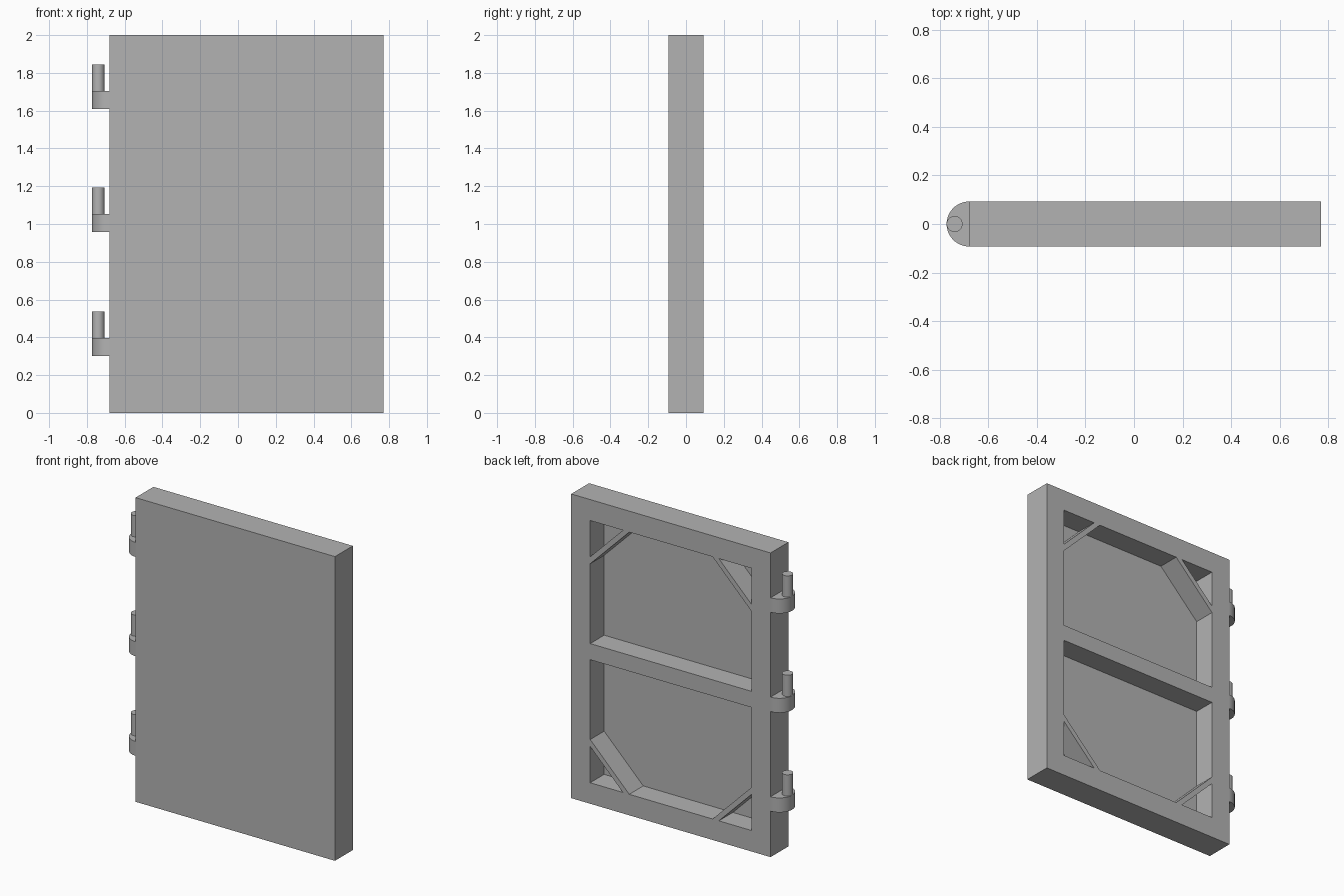
import bpy, bmesh, math
from mathutils import Vector

cube = bpy.data.objects.get("Cube")
if cube:
    bpy.data.objects.remove(cube, do_unlink=True)

# Overall sizes
LEFT, RIGHT, HALF_T, HEIGHT = -0.68, 0.77, 0.0925, 2.0
BORDER, BAR_HALF, SKIN = 0.138, 0.053, 0.04
BRACE_IN, BRACE_OUT = 0.238, 0.284

steel = bpy.data.materials.new("grey steel")
steel.use_nodes = True
GREY = (0.45, 0.45, 0.45, 1)
steel.diffuse_color = GREY
steel.node_tree.nodes["Principled BSDF"].inputs["Base Color"].default_value = GREY


def prisms(name, outlines, shift):
    """One object holding each closed outline swept along shift."""
    bm = bmesh.new()
    for pts in outlines:
        base = bm.faces.new([bm.verts.new(p) for p in pts])
        top = bmesh.ops.extrude_face_region(bm, geom=[base], use_keep_orig=True)
        verts = [v for v in top["geom"] if isinstance(v, bmesh.types.BMVert)]
        bmesh.ops.translate(bm, verts=verts, vec=Vector(shift))
    bmesh.ops.recalc_face_normals(bm, faces=bm.faces)
    mesh = bpy.data.meshes.new(name)
    bm.to_mesh(mesh)
    bm.free()
    mesh.materials.append(steel)
    obj = bpy.data.objects.new(name, mesh)
    bpy.context.collection.objects.link(obj)
    return obj


def activate(obj):
    bpy.ops.object.select_all(action='DESELECT')
    obj.select_set(True)
    bpy.context.view_layer.objects.active = obj


# Door slab
door = prisms("door_leaf", [[(LEFT, -HALF_T, 0), (RIGHT, -HALF_T, 0),
                             (RIGHT, -HALF_T, HEIGHT), (LEFT, -HALF_T, HEIGHT)]],
              (0, 2 * HALF_T, 0))

# Back pockets, leaving the rim, middle bar and diagonal corner braces
x0, x1 = LEFT + BORDER, RIGHT - BORDER
floor = -HALF_T + SKIN
mid = HEIGHT / 2
outlines = []
for s in (-1, 1):
    near, far = mid + s * BAR_HALF, mid + s * (mid - BORDER)
    outlines.append([(x0, floor, near), (x1, floor, near),
                     (x1, floor, far - s * BRACE_OUT), (x1 - BRACE_OUT, floor, far),
                     (x0 + BRACE_OUT, floor, far), (x0, floor, far - s * BRACE_OUT)])
    for x, d in ((x0, 1), (x1, -1)):
        outlines.append([(x, floor, far), (x + d * BRACE_IN, floor, far),
                         (x, floor, far - s * BRACE_IN)])
cutter = prisms("pocket_cutter", outlines, (0, 2 * HALF_T, 0))
cutter.hide_render = True

activate(door)
mod = door.modifiers.new("pockets", 'BOOLEAN')
mod.operation = 'DIFFERENCE'
mod.solver = 'EXACT'
mod.object = cutter
bpy.ops.object.modifier_apply(modifier=mod.name)
bpy.data.objects.remove(cutter, do_unlink=True)

# Hinges: half-round lug with an upright pin
LUG_H, PIN_H, PIN_R = 0.095, 0.14, 0.033
for label, z in (("lower", 0.302), ("middle", 0.957), ("upper", 1.61)):
    arc = [math.pi * (0.5 + i / 24) for i in range(25)]
    lug = prisms(label + "_hinge_lug",
                 [[(LEFT + HALF_T * math.cos(a), HALF_T * math.sin(a), z) for a in arc]],
                 (0, 0, LUG_H))
    ring = [math.tau * i / 32 for i in range(32)]
    pin = prisms(label + "_hinge_pin",
                 [[(LEFT - HALF_T + PIN_R * (1 + math.cos(a)), PIN_R * math.sin(a),
                    z + LUG_H) for a in ring]],
                 (0, 0, PIN_H))
    for obj in (lug, pin):
        activate(obj)
        bpy.ops.object.shade_smooth_by_angle(angle=math.radians(30))
